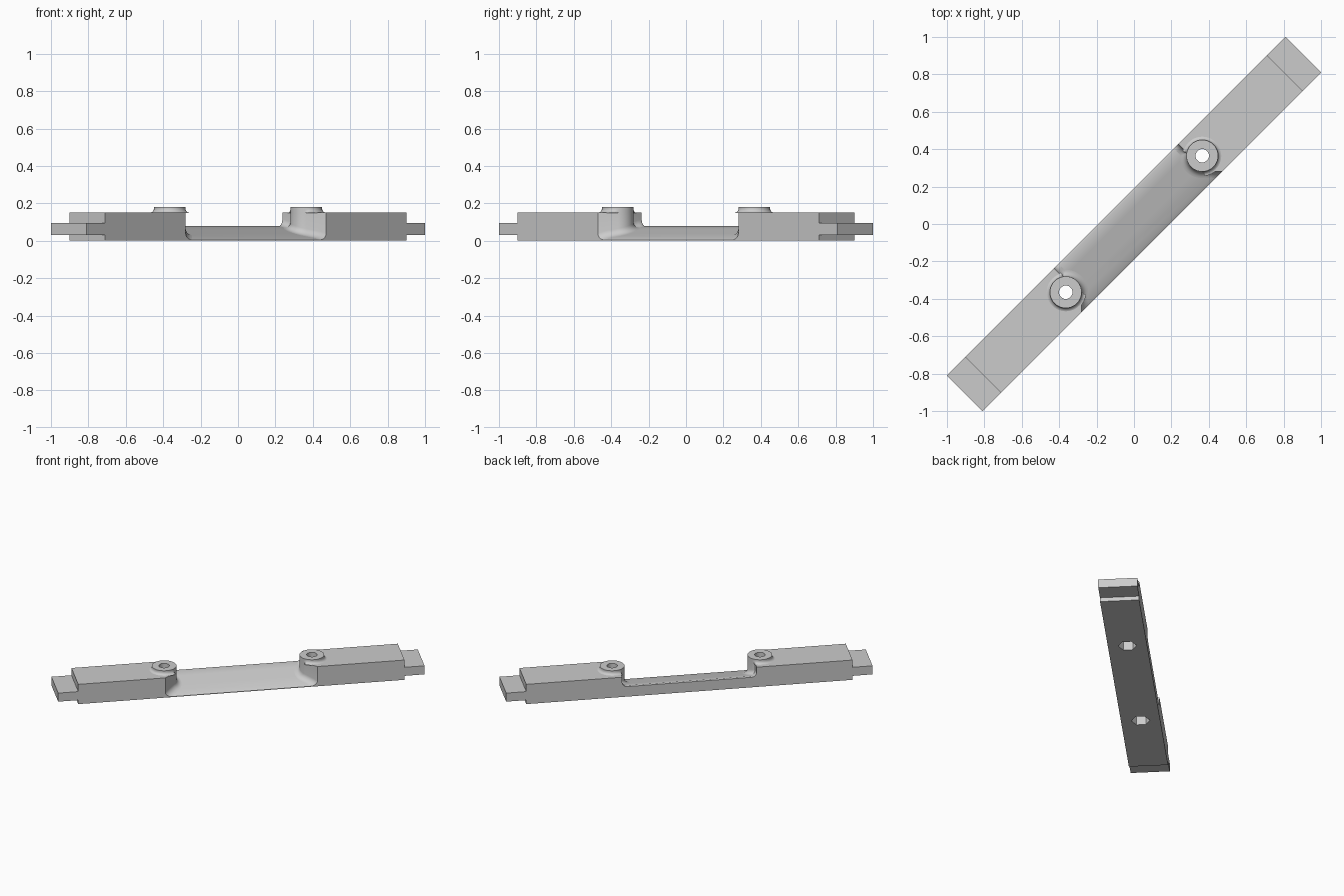
import bpy, bmesh
from math import pi, cos, sin, acos, sqrt, radians
from mathutils import Matrix

if "Cube" in bpy.data.objects:
    bpy.data.objects.remove(bpy.data.objects["Cube"])

HALF_W = 0.135      # half width of the bar
BODY = 1.14         # half length of the thick part
TIP = 1.28          # half length with the end tongues
TOP = 0.15
BOSS_U, BOSS_R, HOLE_R = 0.516, 0.085, 0.036
STEP_U = 0.47       # straight part of the recess wall
FILLET = 0.035
FLOOR = [(-HALF_W, 0.004), (-0.118, 0.014), (0.122, 0.079), (HALF_W, 0.076)]
TURN = Matrix.Rotation(pi / 4, 4, 'Z')

grey = bpy.data.materials.new("plain grey")
grey.use_nodes = True
COLOUR = (0.6, 0.6, 0.6, 1)
grey.diffuse_color = COLOUR
grey.node_tree.nodes["Principled BSDF"].inputs["Base Color"].default_value = COLOUR


def loft(name, rings, side=1):
    """Closed solid through rings of (along, across, up) points, turned onto the diagonal."""
    bm = bmesh.new()
    rows = [[bm.verts.new((side * u, v, z)) for u, v, z in ring] for ring in rings]
    n = len(rows[0])
    for a, b in zip(rows, rows[1:]):
        for i in range(n):
            j = (i + 1) % n
            bm.faces.new((a[i], a[j], b[j], b[i]))
    bm.faces.new(rows[0][::-1])
    bm.faces.new(rows[-1])
    bmesh.ops.recalc_face_normals(bm, faces=bm.faces)
    bm.transform(TURN)
    mesh = bpy.data.meshes.new(name)
    bm.to_mesh(mesh)
    bm.free()
    mesh.materials.append(grey)
    obj = bpy.data.objects.new(name, mesh)
    bpy.context.collection.objects.link(obj)
    return obj


def select(obj):
    bpy.ops.object.select_all(action='DESELECT')
    obj.select_set(True)
    bpy.context.view_layer.objects.active = obj


def circle(u, r, z, n=48, start=0.0):
    return [(u + r * cos(start + 2 * pi * i / n), r * sin(start + 2 * pi * i / n), z)
            for i in range(n)]


def box(name, u0, u1, z0, z1, side=1):
    rect = [(u0, -HALF_W), (u1, -HALF_W), (u1, HALF_W), (u0, HALF_W)]
    return loft(name, [[(u, v, z) for u, v in rect] for z in (z0, z1)], side)


def floor_z(v):
    for (v0, z0), (v1, z1) in zip(FLOOR, FLOOR[1:]):
        if v <= v1 + 1e-6:
            return z0 + (z1 - z0) * (v - v0) / (v1 - v0)
    return FLOOR[-1][1]


def outline(off, n=24):
    """Plan of an end block, its recess wall pushed out by off."""
    r = BOSS_R + off
    a0, a1 = acos((STEP_U - BOSS_U - off) / r), radians(225)
    join = r * sin(a0)
    pts = [(BODY, HALF_W)]
    pts += [(STEP_U - off, HALF_W + (join - HALF_W) * k / 4) for k in range(4)]
    for k in range(n + 1):
        a = a0 + (a1 - a0) * k / n
        pts.append((BOSS_U + r * cos(a), r * sin(a)))
    u1, v1 = pts[-1]
    u2 = BOSS_U + HALF_W - sqrt(2) * r
    pts += [(u1 + (u2 - u1) * k / 4, v1 + (-HALF_W - v1) * k / 4) for k in range(1, 5)]
    return pts + [(BODY, -HALF_W)]


def end_block(name, side):
    rings = [[(u, v, 0) for u, v in outline(FILLET)]]
    for k in range(7):
        t = pi / 2 * k / 6
        plan = outline(FILLET * (1 - sin(t)))
        rings.append([(u, v, floor_z(v) + FILLET * (1 - cos(t))) for u, v in plan])
    rings.append([(u, v, TOP) for u, v in outline(0)])
    return loft(name, rings, side)


def boss(name, side):
    """Raised collar, flared only where it stands on the block."""
    rings = []
    for k in range(6):
        t = pi / 2 * k / 5
        ring = []
        for u, v, z in circle(BOSS_U, 1, TOP - 0.001 + 0.022 * (1 - cos(t))):
            c, s = u - BOSS_U, v
            over_recess = c < -0.5 and s > -0.72
            r = BOSS_R + (0 if over_recess else 0.024 * (1 - sin(t)))
            ring.append((BOSS_U + r * c, r * s, z))
        rings.append(ring)
    rings.append(circle(BOSS_U, BOSS_R, 0.18))
    return loft(name, rings, side)


# recessed middle with its sloping floor
section = FLOOR + [(HALF_W, 0), (-HALF_W, 0)]
middle = loft("recessed_middle", [[(u, v, z) for v, z in section] for u in (-0.57, 0.57)])

# end blocks, collars and tongues
drilled = {1: [], -1: []}
for side, label in ((1, "left"), (-1, "right")):
    drilled[side] = [end_block(label + "_end_block", side), boss(label + "_collar", side), middle]
    box(label + "_tongue", BODY - 0.02, TIP, 0.03, 0.095, side)

# through holes with six-sided nut pockets underneath
for side, parts in drilled.items():
    cutters = [loft("hole_cutter", [circle(BOSS_U, HOLE_R, z, 32) for z in (-0.1, 0.3)], side),
               loft("pocket_cutter", [circle(BOSS_U, 0.064, z, 6, pi / 2) for z in (-0.1, 0.075)], side)]
    for part in parts:
        select(part)
        for cutter in cutters:
            mod = part.modifiers.new("cut", 'BOOLEAN')
            mod.operation = 'DIFFERENCE'
            mod.solver = 'EXACT'
            mod.object = cutter
            bpy.ops.object.modifier_apply(modifier=mod.name)
    for cutter in cutters:
        bpy.data.objects.remove(cutter)

for part in {p for parts in drilled.values() for p in parts}:
    select(part)
    bpy.ops.object.shade_smooth_by_angle(angle=radians(30))
